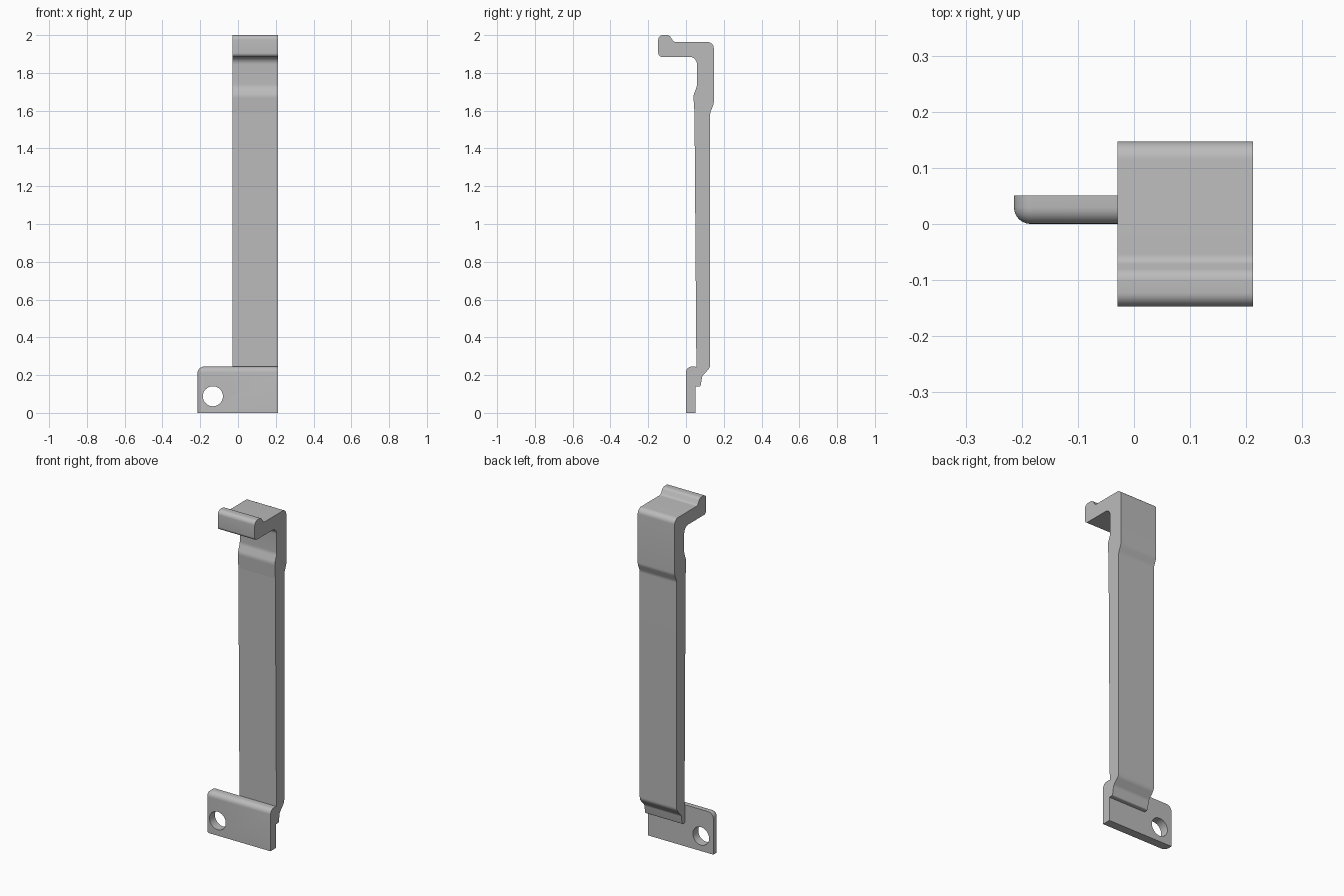
import bpy, bmesh, math
from mathutils import Vector

if "Cube" in bpy.data.objects:
    bpy.data.objects.remove(bpy.data.objects["Cube"])

grey = bpy.data.materials.new("plain_grey")
grey.diffuse_color = (0.5, 0.5, 0.5, 1)
grey.use_nodes = True
grey.node_tree.nodes["Principled BSDF"].inputs["Base Color"].default_value = grey.diffuse_color


def rounded(points, steps=8):
    """Turn (u, v, radius) corners into an outline with filleted corners."""
    out = []
    for i, (u, v, r) in enumerate(points):
        p = Vector((u, v))
        if r == 0:
            out.append(p)
            continue
        a = (Vector(points[i - 1][:2]) - p).normalized()
        b = (Vector(points[(i + 1) % len(points)][:2]) - p).normalized()
        half = a.angle(b) / 2
        centre = p + (a + b).normalized() * (r / math.sin(half))
        start = p + a * (r / math.tan(half)) - centre
        end = p + b * (r / math.tan(half)) - centre
        for k in range(steps + 1):
            d = start.normalized().slerp(end.normalized(), k / steps)
            out.append(centre + d * r)
    return out


def extrude(name, outline, place, offset):
    """Extrude a flat outline, mapped into space by place, along offset."""
    bm = bmesh.new()
    face = bm.faces.new([bm.verts.new(place(p)) for p in outline])
    res = bmesh.ops.extrude_face_region(bm, geom=[face])
    moved = [g for g in res["geom"] if isinstance(g, bmesh.types.BMVert)]
    bmesh.ops.translate(bm, verts=moved, vec=offset)
    bmesh.ops.recalc_face_normals(bm, faces=bm.faces)
    mesh = bpy.data.meshes.new(name)
    bm.to_mesh(mesh)
    bm.free()
    mesh.materials.append(grey)
    obj = bpy.data.objects.new(name, mesh)
    bpy.context.collection.objects.link(obj)
    return obj


def boolean(obj, other, operation):
    mod = obj.modifiers.new(operation.lower(), 'BOOLEAN')
    mod.object, mod.operation, mod.solver = other, operation, 'EXACT'
    bpy.context.view_layer.objects.active = obj
    bpy.ops.object.modifier_apply(modifier=mod.name)
    bpy.data.objects.remove(other)


# Long arm with top hook and lower tab: side profile (y, z, fillet radius)
arm_profile = [
    (0.03, 0.14, 0), (0.077, 0.14, 0.008), (0.086, 0.195, 0.03),
    (0.128, 0.24, 0.04), (0.128, 1.59, 0.05), (0.147, 1.635, 0.05),
    (0.147, 1.963, 0.032), (-0.065, 1.963, 0.02), (-0.088, 2.0, 0.025),
    (-0.147, 2.0, 0.025), (-0.147, 1.885, 0.02), (0.058, 1.885, 0.04),
    (0.058, 1.73, 0.06), (0.039, 1.68, 0.06), (0.045, 1.59, 0.05),
    (0.055, 0.243, 0), (0.03, 0.23, 0)]
arm = extrude("hook_arm", rounded(arm_profile),
              lambda p: (-0.029, p.x, p.y), (0.241, 0, 0))

# Foot plate: front outline (x, z, radius), front top and left edges rounded
plate = extrude("foot_plate",
                rounded([(-0.214, 0, 0), (0.212, 0, 0), (0.212, 0.245, 0),
                         (-0.214, 0.245, 0.034)]),
                lambda p: (p.x, 0, p.y), (0, 0.051, 0))
bm = bmesh.new()
bm.from_mesh(plate.data)
rim = [e for e in bm.edges if all(v.co.y < 0.001 for v in e.verts)
       and not all(v.co.x > 0.21 for v in e.verts)
       and not all(v.co.z < 0.001 for v in e.verts)]
bmesh.ops.bevel(bm, geom=rim, offset=0.03, segments=6, profile=0.5,
                affect='EDGES', clamp_overlap=True)
bm.to_mesh(plate.data)
bm.free()

# Screw hole through the plate
circle = [Vector((-0.133 + 0.053 * math.cos(t * math.pi / 24),
                  0.088 + 0.053 * math.sin(t * math.pi / 24))) for t in range(48)]
hole = extrude("hole_cutter", circle, lambda p: (p.x, -0.1, p.y), (0, 0.3, 0))
hole.hide_render = True
boolean(plate, hole, 'DIFFERENCE')

# Join plate and arm into one solid bracket
boolean(arm, plate, 'UNION')
arm.name = "hook_bracket"
bpy.ops.object.select_all(action='DESELECT')
arm.select_set(True)
bpy.context.view_layer.objects.active = arm
bpy.ops.object.shade_smooth_by_angle(angle=math.radians(30))
